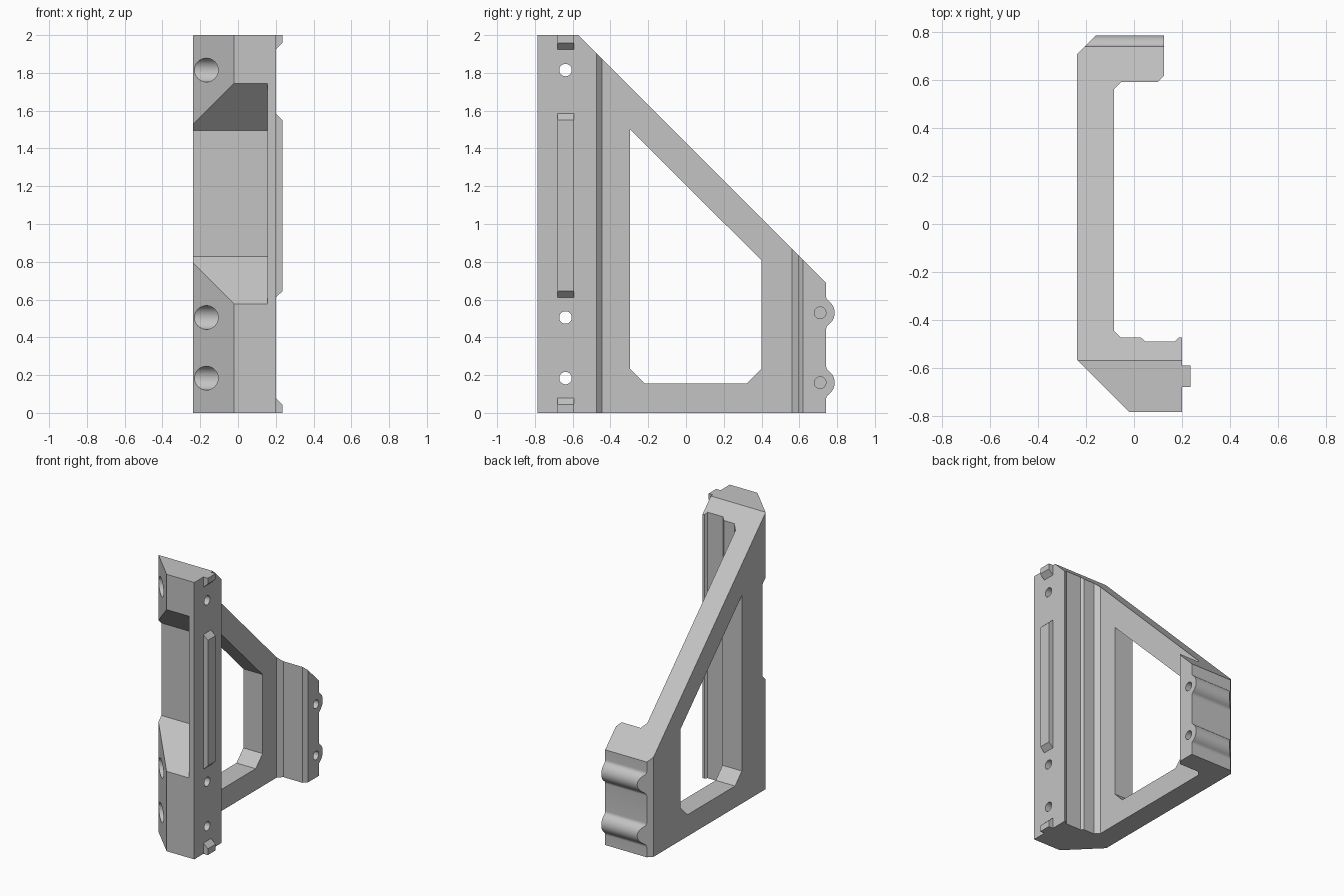
import bpy
import bmesh
from math import sin, cos, pi, atan2, sqrt, radians
from mathutils import Vector

if "Cube" in bpy.data.objects:
    bpy.data.objects.remove(bpy.data.objects["Cube"], do_unlink=True)

grey = bpy.data.materials.new("plain grey")
grey.use_nodes = True
grey.diffuse_color = (0.55, 0.55, 0.55, 1)
grey.node_tree.nodes["Principled BSDF"].inputs["Base Color"].default_value = (0.55, 0.55, 0.55, 1)


def prism(name, points, axis, lo, hi):
    """Extrude a 2D outline: (y, z) along x, or (x, y) along z."""
    place = {"x": lambda a, b, t: (t, a, b), "z": lambda a, b, t: (a, b, t)}[axis]
    bm = bmesh.new()
    face = bm.faces.new([bm.verts.new(place(a, b, lo)) for a, b in points])
    ext = bmesh.ops.extrude_face_region(bm, geom=[face])
    shift = Vector(place(0, 0, hi - lo))
    bmesh.ops.translate(bm, vec=shift, verts=[v for v in ext["geom"] if isinstance(v, bmesh.types.BMVert)])
    bmesh.ops.recalc_face_normals(bm, faces=bm.faces[:])
    mesh = bpy.data.meshes.new(name)
    bm.to_mesh(mesh)
    bm.free()
    mesh.materials.append(grey)
    obj = bpy.data.objects.new(name, mesh)
    bpy.context.collection.objects.link(obj)
    return obj


def arc(cy, cz, r, start, end, steps):
    angles = [start + (end - start) * i / steps for i in range(steps + 1)]
    return [(cy + r * cos(a), cz + r * sin(a)) for a in angles]


def combine(target, tool, operation):
    """Apply a boolean and discard the helper."""
    tool.hide_render = True
    mod = target.modifiers.new("shape", "BOOLEAN")
    mod.operation = operation
    mod.solver = "EXACT"
    mod.object = tool
    bpy.context.view_layer.objects.active = target
    bpy.ops.object.modifier_apply(modifier=mod.name)
    bpy.data.objects.remove(tool, do_unlink=True)


def drill(target, y, z, r, lo, hi):
    circle = arc(y, z, r, 0, 2 * pi, 32)[:-1]
    combine(target, prism("drill", circle, "x", lo, hi), "DIFFERENCE")


# Plan section of the bracket: front column, thin web and rear pad
bracket = prism("bracket_body", [
    (-0.238, 0.71), (-0.048, 0.9), (0.126, 0.9), (0.126, 0.62), (0.1, 0.593),
    (-0.053, 0.593), (-0.084, 0.562), (-0.084, -0.445), (-0.054, -0.475),
    (0.03, -0.475), (0.047, -0.491), (0.17, -0.491), (0.186, -0.475), (0.2, -0.475),
    (0.2, -0.785), (-0.021, -0.785), (-0.238, -0.568)], "z", -0.1, 2.1)

# Side silhouette: sloping back and two rounded ribs blended into the rear
back, rib_y, rib_r, blend_r = 0.742, 0.71, 0.077, 0.03
rib_heights = (0.16, 0.53)
dy = back + blend_r - rib_y
dz = sqrt((rib_r + blend_r) ** 2 - dy ** 2)
tilt = atan2(dz, dy)
outline = [(-1, 2), (-1, 0), (back, 0)]
for z in rib_heights:
    outline += arc(rib_y + dy, z - dz, blend_r, pi, pi - tilt, 6)
    outline += arc(rib_y, z, rib_r, -tilt, tilt, 16)[1:]
    outline += arc(rib_y + dy, z + dz, blend_r, pi + tilt, pi, 6)[1:]
outline += [(back, 0.688), (-0.57, 2)]
combine(bracket, prism("side_outline", outline, "x", -0.5, 0.5), "INTERSECT")

# Window through the web
window = [(-0.297, 1.502), (0.401, 0.806), (0.401, 0.235),
          (0.322, 0.156), (-0.22, 0.156), (-0.297, 0.235)]
combine(bracket, prism("window", window, "x", -0.5, 0.11), "DIFFERENCE")

# Tapered recess in the front column
recess = [(-0.885, 0.477), (-0.535, 0.827), (-0.535, 1.495), (-0.885, 1.845)]
combine(bracket, prism("recess", recess, "x", -0.5, 0.157), "DIFFERENCE")

# Counterbored screw holes in the column, blind holes in the rear pad
for z in (0.184, 0.505, 1.815):
    drill(bracket, -0.638, z, 0.063, -0.5, 0.0)
    drill(bracket, -0.638, z, 0.033, -0.3, 0.4)
for z in rib_heights:
    drill(bracket, rib_y, z, 0.031, -0.1, 0.3)

bracket.data.materials.clear()
bracket.data.materials.append(grey)
for poly in bracket.data.polygons:
    poly.material_index = 0
bpy.ops.object.select_all(action="DESELECT")
bracket.select_set(True)
bpy.context.view_layer.objects.active = bracket
bpy.ops.object.shade_smooth_by_angle(angle=radians(25))

# Locating keys on the side of the column, bevelled except where flush with an end
for name, low, high in (("lower_key", 0, 0.079), ("middle_key", 0.61, 1.585), ("upper_key", 1.924, 2)):
    key = prism(name, [(-0.68, low), (-0.592, low), (-0.592, high), (-0.68, high)], "x", 0.18, 0.235)
    bevel_low, bevel_high = low > 0, high < 2
    for v in key.data.vertices:
        if v.co.x > 0.2:
            if bevel_low and abs(v.co.z - low) < 0.001:
                v.co.z += 0.034
            elif bevel_high and abs(v.co.z - high) < 0.001:
                v.co.z -= 0.034
        else:
            v.co.x = 0.199
